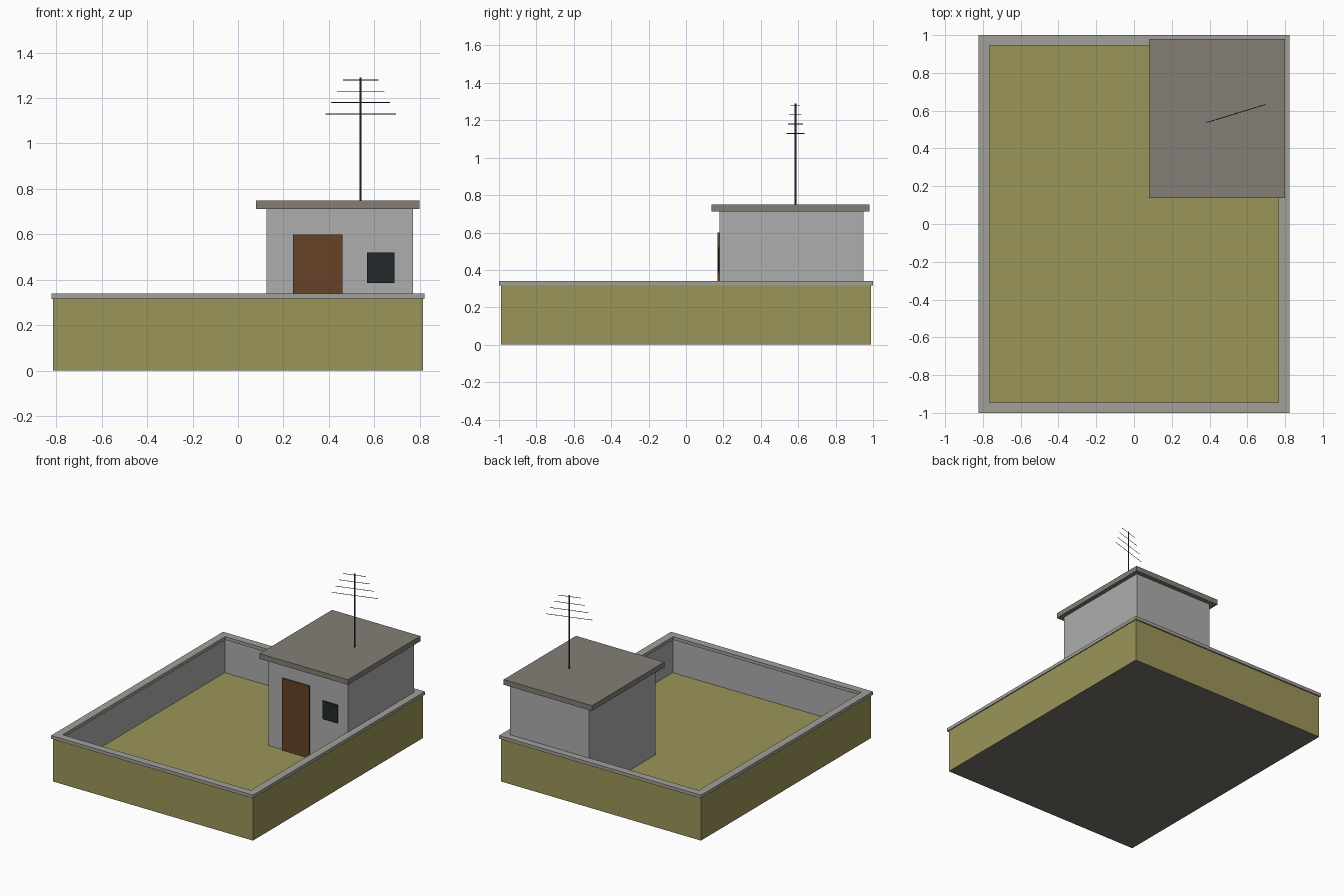
import bpy, bmesh
from math import radians, cos, sin
from mathutils import Matrix

if "Cube" in bpy.data.objects:
    bpy.data.objects.remove(bpy.data.objects["Cube"])


def material(name, rgb):
    m = bpy.data.materials.new(name)
    m.diffuse_color = (*rgb, 1)
    m.use_nodes = True
    m.node_tree.nodes["Principled BSDF"].inputs["Base Color"].default_value = m.diffuse_color
    return m


olive = material("olive", (0.33, 0.30, 0.10))
plaster = material("plaster", (0.42, 0.42, 0.42))
stone = material("stone", (0.36, 0.35, 0.32))
roofing = material("roofing", (0.23, 0.21, 0.18))
wood = material("wood", (0.13, 0.055, 0.02))
glass = material("glass", (0.015, 0.022, 0.023))
metal = material("metal", (0.05, 0.05, 0.05))
under = material("underside", (0.18, 0.17, 0.15))


def finish(name, bm, mats):
    bmesh.ops.recalc_face_normals(bm, faces=bm.faces[:])
    me = bpy.data.meshes.new(name)
    bm.to_mesh(me)
    bm.free()
    for m in mats:
        me.materials.append(m)
    ob = bpy.data.objects.new(name, me)
    bpy.context.collection.objects.link(ob)
    return ob


def box(name, x0, x1, y0, y1, z0, z1, mat):
    bm = bmesh.new()
    mx = Matrix.Translation(((x0 + x1) / 2, (y0 + y1) / 2, (z0 + z1) / 2))
    bmesh.ops.create_cube(bm, size=1, matrix=mx @ Matrix.Diagonal((x1 - x0, y1 - y0, z1 - z0, 1)))
    return finish(name, bm, [mat])


def frame(name, section, mats, slots, closed):
    """Sweep a section of (half x, half y, z) points round a rectangle."""
    bm = bmesh.new()
    rings = [[bm.verts.new((sx * hx, sy * hy, z)) for sx, sy in ((-1, -1), (1, -1), (1, 1), (-1, 1))]
             for hx, hy, z in section]
    pairs = list(zip(rings, rings[1:]))
    if closed:
        pairs.append((rings[-1], rings[0]))
    for (a, b), slot in zip(pairs, slots):
        for i in range(4):
            j = (i + 1) % 4
            bm.faces.new((a[i], a[j], b[j], b[i])).material_index = slot
    if not closed:
        bm.faces.new(rings[0]).material_index = slots[-2]
        bm.faces.new(rings[-1]).material_index = slots[-1]
    return finish(name, bm, mats)


def rod(name, loc, radius, length, rot, mat, sides):
    bm = bmesh.new()
    bmesh.ops.create_cone(bm, cap_ends=True, segments=sides, radius1=radius, radius2=radius,
                          depth=length, matrix=Matrix.Translation(loc) @ rot)
    return finish(name, bm, [mat])


# Parapet walls with the roof deck inside
frame("parapet_and_deck",
      [(0.815, 0.99, 0), (0.815, 0.99, 0.316), (0.775, 0.953, 0.316), (0.775, 0.953, 0.07)],
      [olive, plaster, under], [0, 1, 1, 2, 0], False)

# Coping along the top of the walls
frame("coping",
      [(0.822, 1.0, 0.316), (0.822, 1.0, 0.34), (0.766, 0.945, 0.34), (0.766, 0.945, 0.316)],
      [stone], [0, 0, 0, 0], True)

# Rooftop hut
box("hut_walls", 0.125, 0.77, 0.178, 0.948, 0.07, 0.712, plaster)
box("hut_roof", 0.08, 0.80, 0.137, 0.98, 0.712, 0.75, roofing)
box("door", 0.242, 0.46, 0.168, 0.18, 0.07, 0.60, wood)
box("window", 0.568, 0.69, 0.17, 0.18, 0.386, 0.52, glass)

# Aerial with four crossbars
mx, my = 0.54, 0.585
rod("aerial_mast", (mx, my, 1.02), 0.005, 0.54, Matrix(), metal, 6)
turn = Matrix.Rotation(radians(17), 4, 'Z') @ Matrix.Rotation(radians(90), 4, 'Y')
for i, (z, length) in enumerate([(1.13, 0.325), (1.18, 0.27), (1.23, 0.217), (1.28, 0.163)]):
    rod(f"aerial_bar_{i + 1}", (mx, my, z), 0.002, length, turn, metal, 4)
